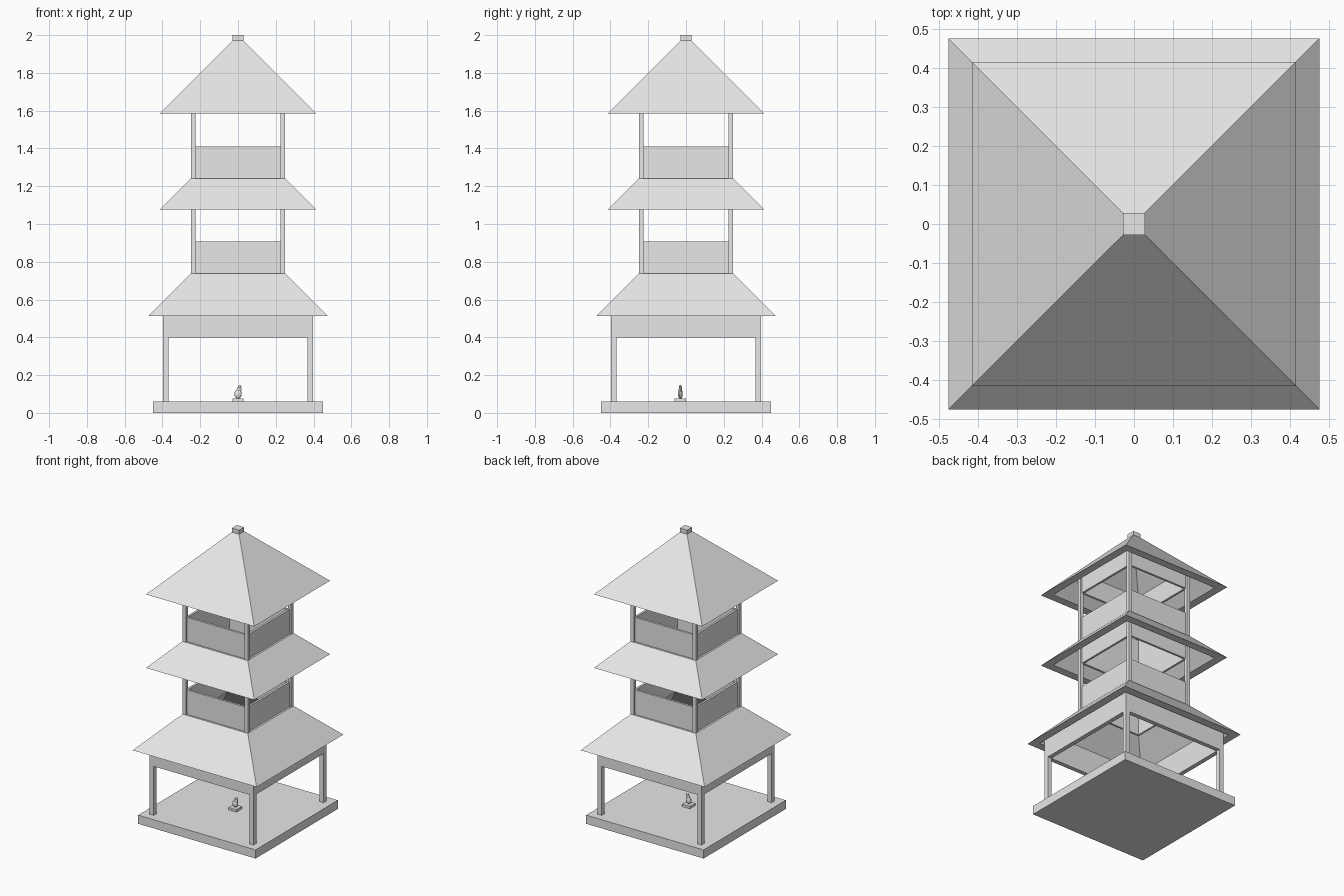
import bpy, bmesh
from mathutils import Matrix, Vector

if "Cube" in bpy.data.objects:
    bpy.data.objects.remove(bpy.data.objects["Cube"])

grey = bpy.data.materials.new("light_grey")
grey.diffuse_color = (0.8, 0.8, 0.8, 1)
grey.use_nodes = True
grey.node_tree.nodes["Principled BSDF"].inputs["Base Color"].default_value = grey.diffuse_color


def finish(name, bm):
    bmesh.ops.recalc_face_normals(bm, faces=bm.faces[:])
    me = bpy.data.meshes.new(name)
    bm.to_mesh(me)
    bm.free()
    me.materials.append(grey)
    ob = bpy.data.objects.new(name, me)
    bpy.context.collection.objects.link(ob)
    return ob


def square_sweep(name, profile, closed=True):
    """Carry a (half width, z) profile round a square plan."""
    bm = bmesh.new()
    rings = [[bm.verts.new((sx * h, sy * h, z))
              for sx, sy in ((-1, -1), (1, -1), (1, 1), (-1, 1))] for h, z in profile]
    pairs = list(zip(rings, rings[1:]))
    if closed:
        pairs.append((rings[-1], rings[0]))
    else:
        bm.faces.new(rings[0])
        bm.faces.new(rings[-1])
    for a, b in pairs:
        for i in range(4):
            j = (i + 1) % 4
            bm.faces.new((a[i], a[j], b[j], b[i]))
    return finish(name, bm)


def wall(name, outer, thick, z0, z1):
    inner = outer - thick
    square_sweep(name, [(outer, z0), (outer, z1), (inner, z1), (inner, z0)])


def add_box(bm, lo, hi):
    lo, hi = Vector(lo), Vector(hi)
    m = Matrix.Translation((lo + hi) / 2) @ Matrix.Diagonal((*(hi - lo), 1))
    bmesh.ops.create_cube(bm, size=1, matrix=m)


def box(name, lo, hi):
    bm = bmesh.new()
    add_box(bm, lo, hi)
    finish(name, bm)


def posts(name, outer, width, z0, z1):
    bm = bmesh.new()
    c, w = outer - width / 2, width / 2
    for x in (-c, c):
        for y in (-c, c):
            add_box(bm, (x - w, y - w, z0), (x + w, y + w, z1))
    finish(name, bm)


def skirt_roof(name, half, z0, z1):
    square_sweep(name, [(half, z0), (0.25, z1), (0.222, z1), (half - 0.055, z0)])


# Base platform and open ground storey
box("base_platform", (-0.45, -0.45, 0), (0.45, 0.45, 0.06))
posts("ground_posts", 0.398, 0.03, 0.06, 0.57)
wall("ground_lintel", 0.398, 0.03, 0.40, 0.58)
skirt_roof("lower_roof", 0.475, 0.512, 0.737)

# Middle storey
posts("middle_posts", 0.25, 0.025, 0.725, 1.235)
wall("middle_railing", 0.237, 0.015, 0.725, 0.907)
wall("middle_lintel", 0.237, 0.015, 1.077, 1.235)
skirt_roof("middle_roof", 0.415, 1.076, 1.241)

# Upper storey
posts("upper_posts", 0.25, 0.025, 1.23, 1.745)
wall("upper_railing", 0.237, 0.015, 1.23, 1.409)
wall("upper_lintel", 0.237, 0.015, 1.587, 1.745)
square_sweep("top_roof", [(0.01, 1.935), (0.36, 1.585), (0.415, 1.585), (0.025, 1.975)],
             closed=False)
box("roof_cap", (-0.028, -0.028, 1.972), (0.028, 0.028, 2.0))

# Small seated figure on a plinth
box("figure_plinth", (-0.03, -0.06, 0.06), (0.03, 0.0, 0.077))
bm = bmesh.new()
for center, size in (((0, -0.03, 0.1), (0.021, 0.013, 0.025)),
                     ((0.006, -0.03, 0.122), (0.013, 0.009, 0.018)),
                     ((0.009, -0.03, 0.138), (0.010, 0.008, 0.009))):
    bmesh.ops.create_uvsphere(bm, u_segments=10, v_segments=7, radius=1,
                              matrix=Matrix.Translation(center) @ Matrix.Diagonal((*size, 1)))
finish("seated_figure", bm)
